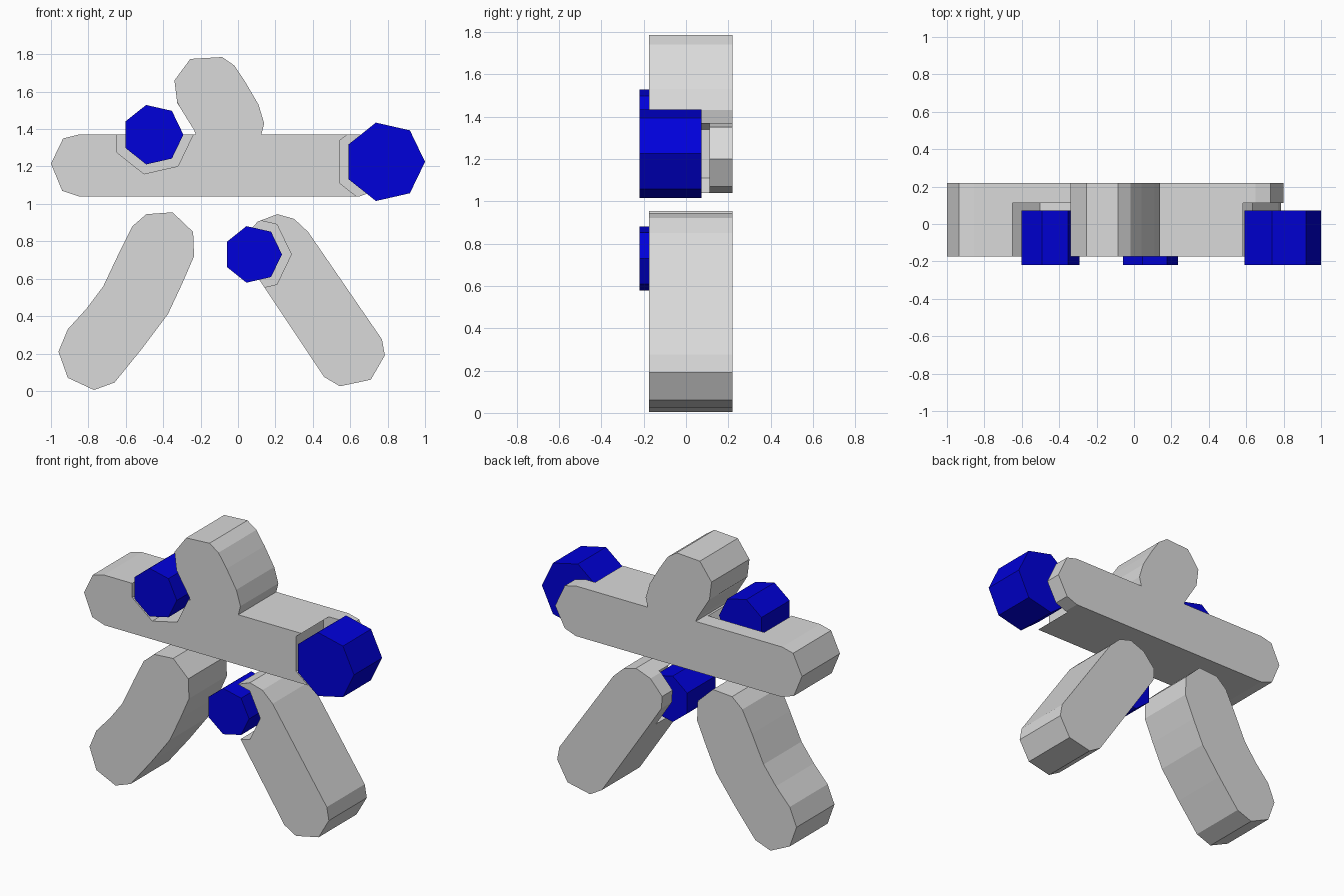
import bpy, bmesh, math

cube = bpy.data.objects.get("Cube")
if cube:
    bpy.data.objects.remove(cube)

FRONT, BACK = -0.175, 0.22
DOT_FRONT, DOT_BACK, POCKET_BACK = -0.22, 0.073, 0.112


def material(name, rgb):
    mat = bpy.data.materials.new(name)
    mat.use_nodes = True
    mat.diffuse_color = (*rgb, 1)
    mat.node_tree.nodes["Principled BSDF"].inputs["Base Color"].default_value = (*rgb, 1)
    return mat


grey = material("light grey", (0.7, 0.7, 0.7))
blue = material("deep blue", (0.0, 0.0, 0.7))


def extrude_profile(name, points, y0, y1, mat):
    """Solid made by pushing an x-z outline from y0 to y1."""
    bm = bmesh.new()
    face = bm.faces.new([bm.verts.new((x, y0, z)) for x, z in points])
    new = bmesh.ops.extrude_face_region(bm, geom=[face])["geom"]
    bmesh.ops.translate(bm, vec=(0, y1 - y0, 0),
                        verts=[v for v in new if isinstance(v, bmesh.types.BMVert)])
    bmesh.ops.recalc_face_normals(bm, faces=bm.faces)
    mesh = bpy.data.meshes.new(name)
    bm.to_mesh(mesh)
    bm.free()
    mesh.materials.append(mat)
    obj = bpy.data.objects.new(name, mesh)
    bpy.context.collection.objects.link(obj)
    return obj


def heptagon(cx, cz, r):
    return [(cx + r * math.cos(i * math.tau / 7), cz + r * math.sin(i * math.tau / 7))
            for i in range(7)]


def dot_in_pocket(name, host, cx, cz, r, gap):
    """Blue seven-sided stud sitting in a wider pocket of its host."""
    extrude_profile(name, heptagon(cx, cz, r), DOT_FRONT, DOT_BACK, blue)
    cutter = extrude_profile(name + "_pocket_cutter", heptagon(cx, cz, r + gap),
                             FRONT - 0.2, POCKET_BACK, grey)
    cutter.hide_render = True
    cutter.hide_set(True)
    cut = host.modifiers.new(name + "_pocket", "BOOLEAN")
    cut.operation = "DIFFERENCE"
    cut.solver = "EXACT"
    cut.object = cutter


# Crossbar with the leaning upper lobe
crossbar = extrude_profile("crossbar", [
    (-0.85, 1.04), (0.65, 1.04), (0.73, 1.07), (0.8, 1.2), (0.73, 1.35), (0.65, 1.37),
    (0.125, 1.37), (0.14, 1.43), (0.11, 1.53), (0.04, 1.65), (-0.02, 1.74),
    (-0.085, 1.785), (-0.255, 1.775), (-0.34, 1.66), (-0.325, 1.54), (-0.235, 1.395),
    (-0.225, 1.37), (-0.855, 1.37), (-0.935, 1.35), (-1, 1.215), (-0.94, 1.07)],
    FRONT, BACK, grey)

# Curved leg
extrude_profile("right_leg", [
    (-0.49, 0.945), (-0.35, 0.955), (-0.24, 0.85), (-0.235, 0.72), (-0.3, 0.57),
    (-0.375, 0.41), (-0.51, 0.23), (-0.66, 0.045), (-0.77, 0.005), (-0.91, 0.07),
    (-0.96, 0.21), (-0.91, 0.33), (-0.81, 0.44), (-0.72, 0.56), (-0.635, 0.74),
    (-0.565, 0.88)], FRONT, BACK, grey)

# Straight leg
left_leg = extrude_profile("left_leg", [
    (0.21, 0.945), (0.3, 0.92), (0.375, 0.85), (0.77, 0.275), (0.785, 0.19),
    (0.71, 0.06), (0.545, 0.025), (0.46, 0.075), (0.11, 0.6), (0.025, 0.73),
    (0.02, 0.81), (0.105, 0.905)], FRONT, BACK, grey)

# Studs
dot_in_pocket("right_stud", crossbar, -0.455, 1.37, 0.163, 0.052)
dot_in_pocket("left_stud", crossbar, 0.785, 1.225, 0.215, 0.05)
dot_in_pocket("lower_stud", left_leg, 0.08, 0.73, 0.155, 0.05)
